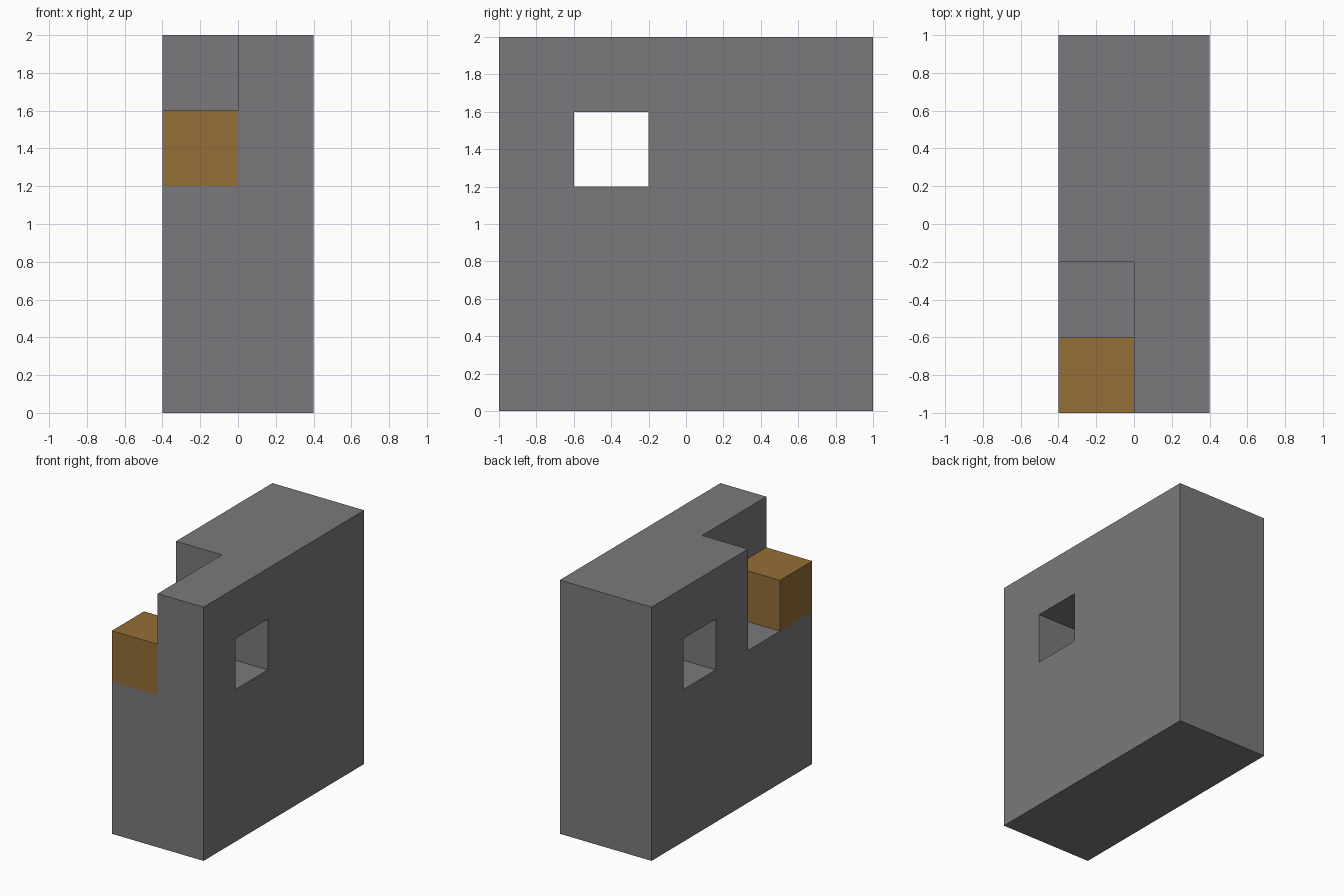
import bpy
import bmesh
from mathutils import Vector

if "Cube" in bpy.data.objects:
    bpy.data.objects.remove(bpy.data.objects["Cube"], do_unlink=True)

CELL = 0.4
SIZE = (2, 5, 5)  # cells across, deep and high


def make_material(name, rgb):
    mat = bpy.data.materials.new(name)
    mat.use_nodes = True
    color = (*rgb, 1)
    mat.diffuse_color = color
    mat.node_tree.nodes["Principled BSDF"].inputs["Base Color"].default_value = color
    return mat


def corner(cell, axis, side, u, v):
    """Corner of one cell side, in model units."""
    p = Vector(cell)
    p[axis] += side
    p[(axis + 1) % 3] += u
    p[(axis + 2) % 3] += v
    return ((p.x - SIZE[0] / 2) * CELL, (p.y - SIZE[1] / 2) * CELL, p.z * CELL)


def build_part(name, cells, filled, mat):
    """Skin the cells with a face on every side that meets open air."""
    bm = bmesh.new()
    for cell in sorted(cells):
        for axis in range(3):
            for side in (0, 1):
                neighbour = list(cell)
                neighbour[axis] += 2 * side - 1
                if tuple(neighbour) in filled:
                    continue
                loop = [(0, 0), (1, 0), (1, 1), (0, 1)]
                if side == 0:
                    loop.reverse()
                bm.faces.new([bm.verts.new(corner(cell, axis, side, u, v)) for u, v in loop])
    bmesh.ops.remove_doubles(bm, verts=bm.verts[:], dist=0.001)
    mesh = bpy.data.meshes.new(name)
    bm.to_mesh(mesh)
    bm.free()
    mesh.materials.append(mat)
    obj = bpy.data.objects.new(name, mesh)
    bpy.context.collection.objects.link(obj)
    return obj


grey = make_material("stone_grey", (0.20, 0.19, 0.203))
ochre = make_material("ochre_brown", (0.30, 0.156, 0.038))

# Openings: front corner notch, window through the wall, pocket on the right side
notch = {(0, y, z) for y in (0, 1) for z in (3, 4)}
window = {(1, 1, 3)}
pocket = {(0, 3, 3)}
block = {(0, 0, 3)}

solid = {(x, y, z) for x in range(SIZE[0]) for y in range(SIZE[1]) for z in range(SIZE[2])}
body = solid - notch - window - pocket

# Wall body and the small block resting in its notch
build_part("wall_body", body, body | block, grey)
build_part("corner_block", block, body | block, ochre)
